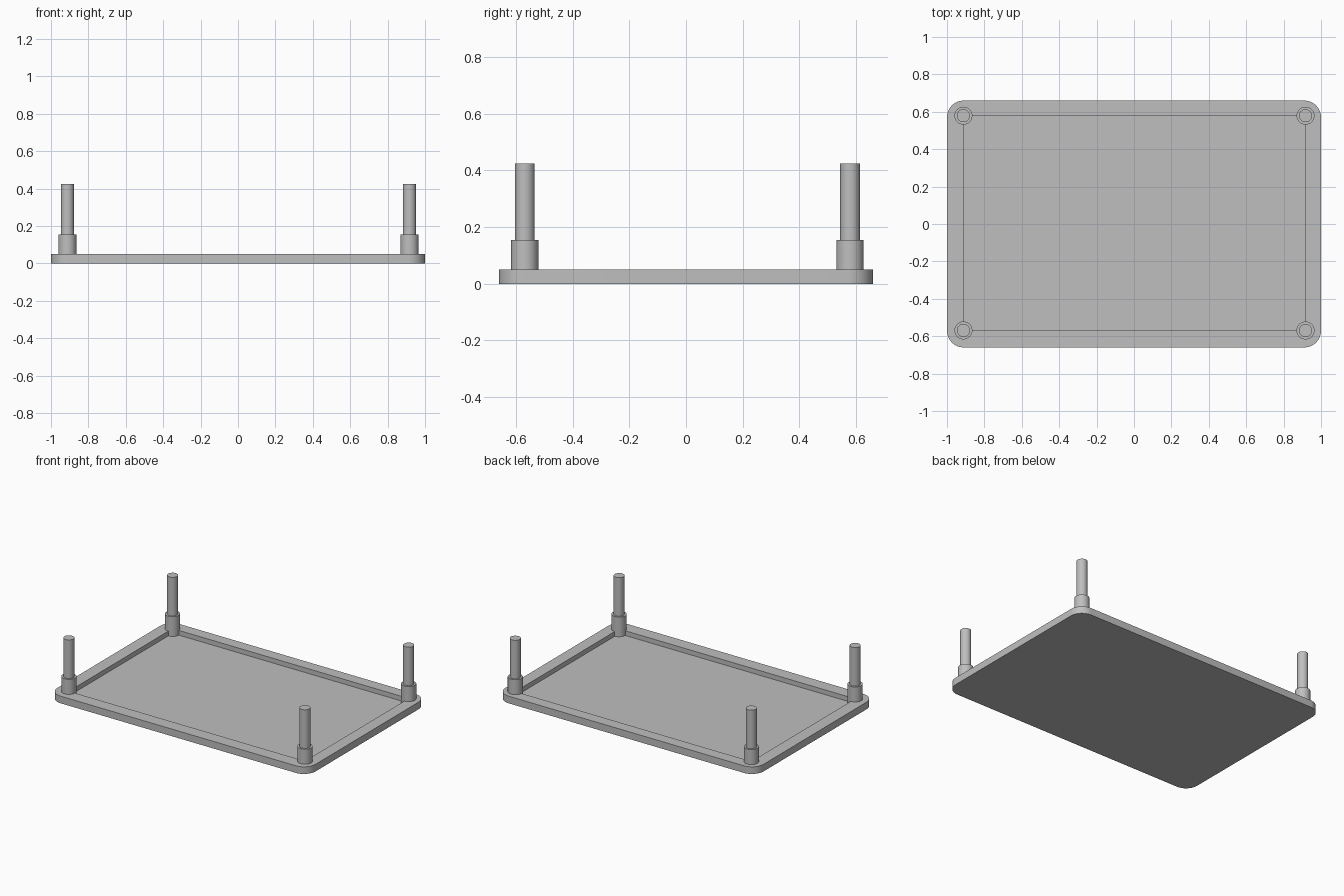
import bpy, bmesh
from math import cos, sin, pi

cube = bpy.data.objects.get("Cube")
if cube:
    bpy.data.objects.remove(cube, do_unlink=True)

grey = bpy.data.materials.new("plain grey")
grey.use_nodes = True
colour = (0.52, 0.52, 0.52, 1)
grey.diffuse_color = colour
grey.node_tree.nodes["Principled BSDF"].inputs["Base Color"].default_value = colour

HALF_X, HALF_Y, CORNER = 1.0, 0.66, 0.09
PLATE_TOP, FLOOR = 0.05, 0.017
POST_X, POST_Y = (-0.912, 0.917), (-0.569, 0.579)


def finish(bm, name):
    """Turn a bmesh into a shaded, coloured object."""
    bmesh.ops.recalc_face_normals(bm, faces=bm.faces)
    mesh = bpy.data.meshes.new(name)
    bm.to_mesh(mesh)
    bm.free()
    mesh.materials.append(grey)
    obj = bpy.data.objects.new(name, mesh)
    bpy.context.collection.objects.link(obj)
    bpy.ops.object.select_all(action='DESELECT')
    obj.select_set(True)
    bpy.context.view_layer.objects.active = obj
    bpy.ops.object.shade_smooth_by_angle()
    return obj


def prism(name, outline, bottom, top):
    """Extrude a flat outline straight up."""
    bm = bmesh.new()
    face = bm.faces.new([bm.verts.new((x, y, bottom)) for x, y in outline])
    grown = bmesh.ops.extrude_face_region(bm, geom=[face])["geom"]
    verts = [g for g in grown if isinstance(g, bmesh.types.BMVert)]
    bmesh.ops.translate(bm, verts=verts, vec=(0, 0, top - bottom))
    return finish(bm, name)


# Rounded base plate
outline = []
for quarter, (sx, sy) in enumerate([(1, 1), (-1, 1), (-1, -1), (1, -1)]):
    for step in range(13):
        a = (quarter + step / 12) * pi / 2
        outline.append((sx * (HALF_X - CORNER) + CORNER * cos(a),
                        sy * (HALF_Y - CORNER) + CORNER * sin(a)))
plate = prism("base_plate", outline, 0, PLATE_TOP)

# Shallow rectangular recess between the post centres
(x0, x1), (y0, y1) = POST_X, POST_Y
cutter = prism("recess_cutter", [(x0, y0), (x1, y0), (x1, y1), (x0, y1)], FLOOR, 0.2)
cutter.hide_render = True
cut = plate.modifiers.new("recess", 'BOOLEAN')
cut.operation = 'DIFFERENCE'
cut.solver = 'EXACT'
cut.object = cutter
bpy.ops.object.select_all(action='DESELECT')
plate.select_set(True)
bpy.context.view_layer.objects.active = plate
bpy.ops.object.modifier_apply(modifier=cut.name)
bpy.data.objects.remove(cutter, do_unlink=True)
bpy.ops.object.shade_smooth_by_angle()


# Stepped corner posts: wide collar with a slimmer pin on top
def post(name, x, y):
    profile = [(0, 0.01), (0.048, 0.01), (0.048, 0.155),
               (0.035, 0.155), (0.035, 0.425), (0, 0.425)]
    bm = bmesh.new()
    verts = [bm.verts.new((x + r, y, z)) for r, z in profile]
    edges = [bm.edges.new(pair) for pair in zip(verts, verts[1:])]
    bmesh.ops.spin(bm, geom=verts + edges, cent=(x, y, 0), axis=(0, 0, 1),
                   angle=2 * pi, steps=32, use_duplicate=False)
    bmesh.ops.remove_doubles(bm, verts=bm.verts, dist=0.0005)
    finish(bm, name)


for depth, y in zip(("front", "back"), POST_Y):
    for side, x in zip(("right", "left"), POST_X):
        post(f"{depth}_{side}_post", x, y)
